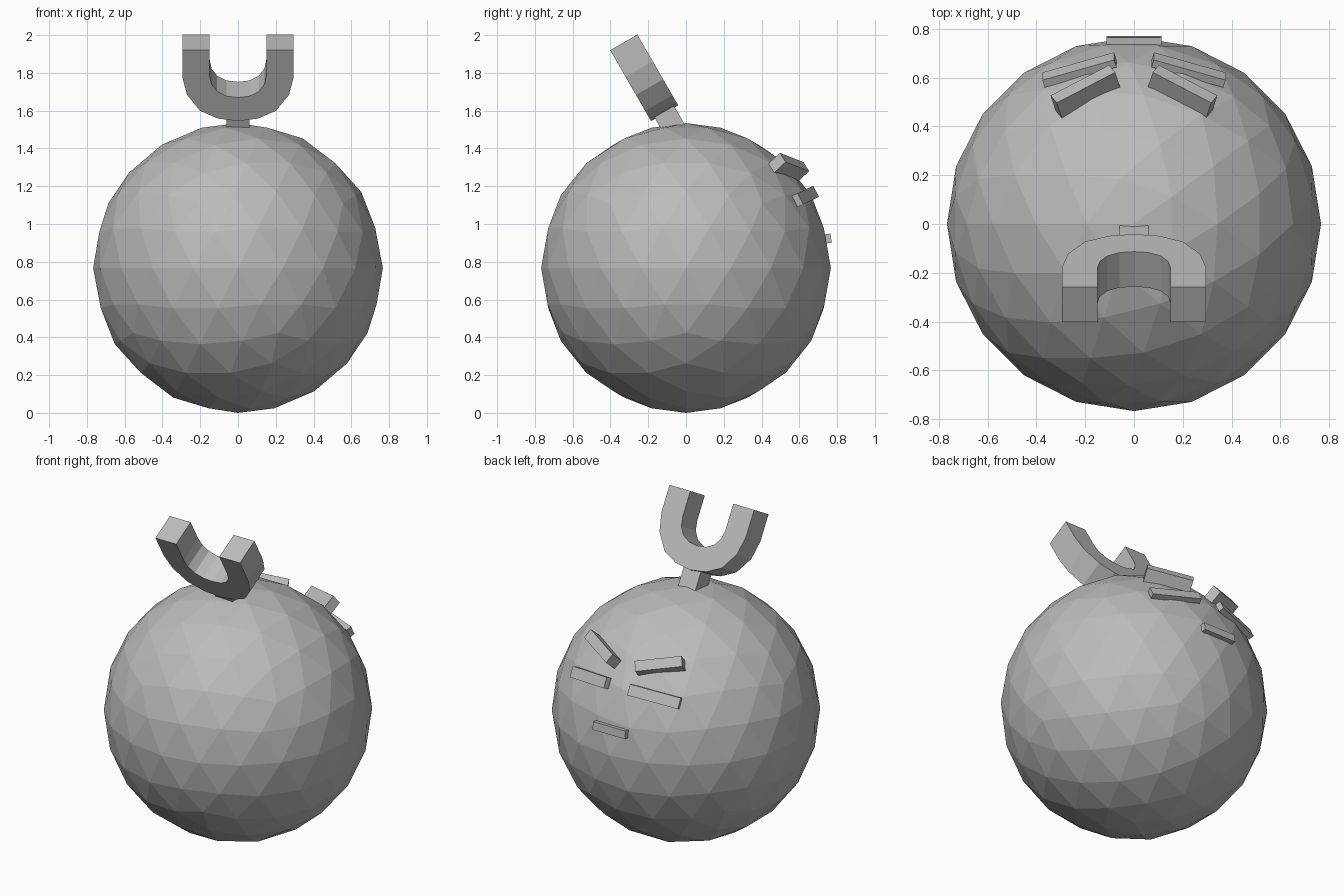
import bpy, bmesh, math
from mathutils import Vector

if "Cube" in bpy.data.objects:
    bpy.data.objects.remove(bpy.data.objects["Cube"])

grey = bpy.data.materials.new("plain_grey")
grey.diffuse_color = (0.5, 0.5, 0.5, 1)
grey.use_nodes = True
grey.node_tree.nodes["Principled BSDF"].inputs["Base Color"].default_value = grey.diffuse_color


def finish(name, bm):
    bmesh.ops.recalc_face_normals(bm, faces=bm.faces)
    mesh = bpy.data.meshes.new(name)
    bm.to_mesh(mesh)
    bm.free()
    mesh.materials.append(grey)
    obj = bpy.data.objects.new(name, mesh)
    bpy.context.collection.objects.link(obj)
    return obj


def slab(name, corner, length, depth, thick, side=1):
    """Box spanned by three edge vectors from a corner, optionally mirrored in x."""
    bm = bmesh.new()
    bmesh.ops.create_cube(bm, size=1)
    c, l, d, t = map(Vector, (corner, length, depth, thick))
    for v in bm.verts:
        p = c + l * (v.co.x + .5) + d * (v.co.y + .5) + t * (v.co.z + .5)
        v.co = (p.x * side, p.y, p.z)
    return finish(name, bm)


# Faceted ball body
R = 0.767
bm = bmesh.new()
bmesh.ops.create_icosphere(bm, subdivisions=3, radius=R)
for v in bm.verts:
    v.co = (-v.co.x, -v.co.y, v.co.z + R)
finish("body", bm)

# Frame of the tilted horseshoe: up along the arms, and through its thickness
tilt = math.radians(30)
base = Vector((0, -0.185, 1.545))
up = Vector((0, -math.sin(tilt), math.cos(tilt)))
through = Vector((0, math.cos(tilt), math.sin(tilt)))

# Horseshoe: half profile mirrored, then extruded
outer = [(.295, .433), (.295, .27), (.27, .16), (.2, .062), (.105, .015), (0, 0)]
inner = [(.15, .433), (.15, .28), (.14, .225), (.11, .18), (.06, .152), (0, .144)]
outer += [(-x, u) for x, u in outer[-2::-1]]
inner += [(-x, u) for x, u in inner[-2::-1]]
bm = bmesh.new()
rows = [[bm.verts.new(base + Vector((x, 0, 0)) + up * u) for x, u in line]
        for line in (outer, inner)]
faces = [bm.faces.new((rows[0][i], rows[0][i + 1], rows[1][i + 1], rows[1][i]))
         for i in range(len(outer) - 1)]
ext = bmesh.ops.extrude_face_region(bm, geom=faces, use_keep_orig=True)
bmesh.ops.translate(bm, vec=through * 0.166,
                    verts=[g for g in ext["geom"] if isinstance(g, bmesh.types.BMVert)])
finish("horseshoe", bm)

# Stem joining horseshoe and body
slab("stem", base + Vector((-.06, 0, 0)) + through * .025 - up * .105,
     (.12, 0, 0), through * .12, up * .125)

# Face: slanted brows, eyes and mouth
for side, tag in ((1, "right"), (-1, "left")):
    slab("brow_" + tag, (.296, .434, 1.317), (-.24, .125, -.048),
         (.021, .063, .059), (.025, .030, -.048), side)
    slab("eye_" + tag, (.366, .56, 1.148), (-.295, .083, .04),
         (.010, .030, .014), (.001, .031, -.058), side)
slab("mouth", (-.113, .735, .945), (.226, 0, 0), (0, .03, .004), (0, .006, -.048))
